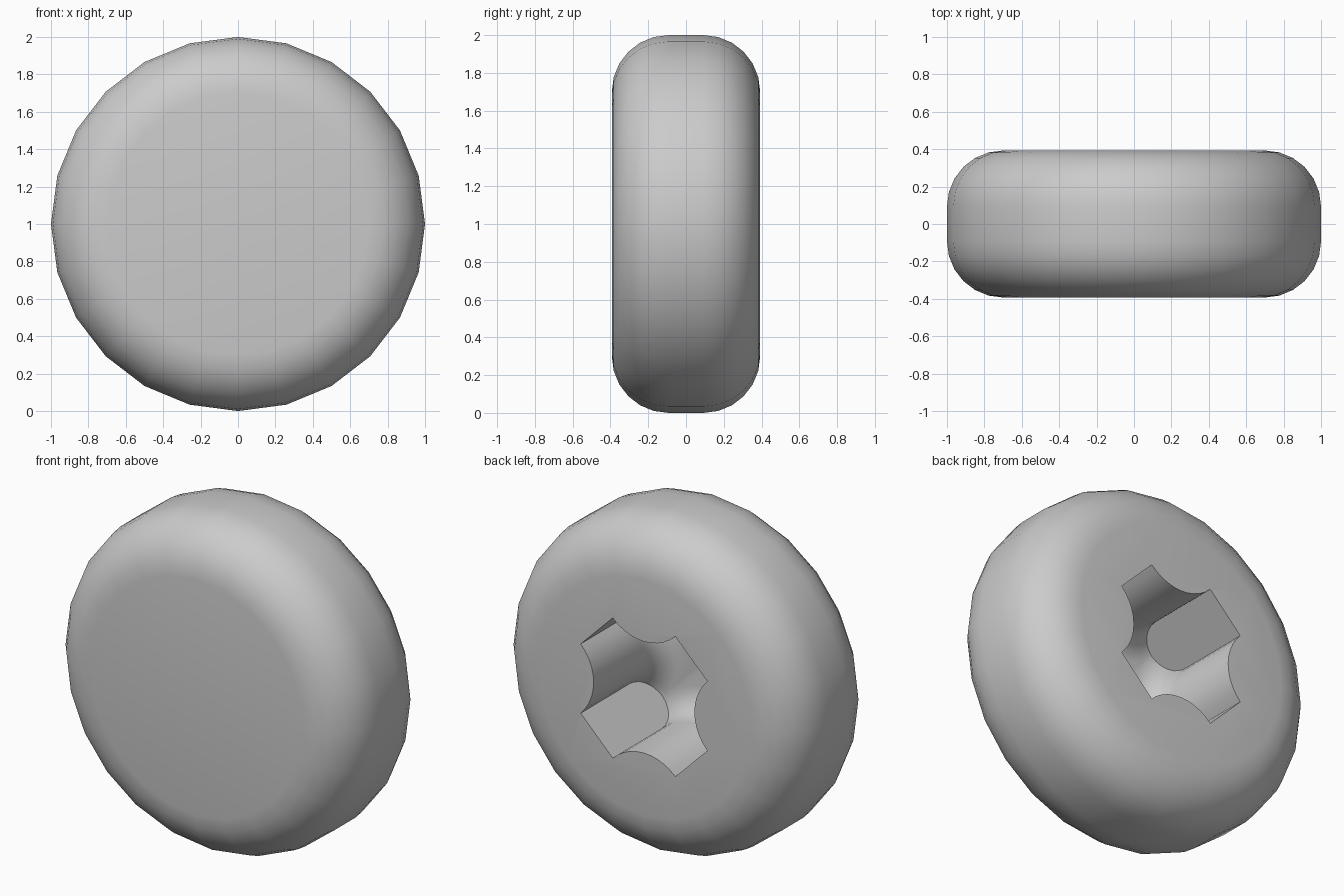
import bpy, bmesh, math
from mathutils import Vector, Matrix

old = bpy.data.objects.get("Cube")
if old:
    bpy.data.objects.remove(old, do_unlink=True)

HALF_DEPTH = 0.393   # half thickness of the disc
EDGE = 0.30          # rounding of the rim
SIDES = 24
FILLET = 0.29        # radius of the curved socket walls
SLOT = 0.155         # half width of a socket arm
STRAIGHT = 0.46      # depth at which the arm bottoms start to round
CENTRE = 0.62        # distance of the curved walls' centres from the axis

grey = bpy.data.materials.new("light grey")
grey.use_nodes = True
colour = (0.6, 0.6, 0.6, 1)
grey.diffuse_color = colour
grey.node_tree.nodes["Principled BSDF"].inputs["Base Color"].default_value = colour


def make_object(name, bm):
    bmesh.ops.recalc_face_normals(bm, faces=bm.faces[:])
    mesh = bpy.data.meshes.new(name)
    bm.to_mesh(mesh)
    bm.free()
    mesh.materials.append(grey)
    obj = bpy.data.objects.new(name, mesh)
    bpy.context.collection.objects.link(obj)
    return obj


# Disc: rounded profile spun about the y axis
bm = bmesh.new()
profile = []
for side in (-1, 1):
    for i in range(7):
        a = math.radians(15 * (6 - i if side < 0 else i))
        profile.append((1 - EDGE + EDGE * math.cos(a),
                        side * (HALF_DEPTH - EDGE + EDGE * math.sin(a))))
verts = [bm.verts.new((r, y, 0)) for r, y in profile]
edges = [bm.edges.new(pair) for pair in zip(verts, verts[1:])]
bmesh.ops.spin(bm, geom=verts + edges, cent=(0, 0, 0), axis=(0, 1, 0),
               angle=math.tau, steps=SIDES)
bmesh.ops.remove_doubles(bm, verts=bm.verts[:], dist=0.0005)
bmesh.ops.holes_fill(bm, edges=[e for e in bm.edges if e.is_boundary], sides=0)
bmesh.ops.translate(bm, verts=bm.verts[:], vec=(0, 0, 1))
disc = make_object("disc", bm)


# Socket cutter: one outline per depth, growing inward from four curved walls
def outline(inset, y, steps=10):
    points = []
    radius = FILLET + inset
    for quarter in range(4):
        turn = Matrix.Rotation(quarter * math.pi / 2, 3, 'Y')
        for i in range(steps + 1):
            a = math.radians(-45 + 90 * i / steps)
            points.append(turn @ Vector((radius * math.sin(a), y,
                                         CENTRE - radius * math.cos(a))))
    return points


bm = bmesh.new()
levels = [(0, HALF_DEPTH + 0.1), (0, HALF_DEPTH - STRAIGHT)]
for i in range(1, 7):
    a = math.radians(15 * i)
    levels.append((SLOT * (1 - math.cos(a)),
                   HALF_DEPTH - STRAIGHT - SLOT * math.sin(a)))
# Arm tips must meet exactly at the deepest level
levels[-1] = (CENTRE * math.sin(math.pi / 4) - FILLET, levels[-1][1])
rings = [[bm.verts.new(p) for p in outline(*level)] for level in levels]
count = len(rings[0])
for upper, lower in zip(rings, rings[1:]):
    for i in range(count):
        j = (i + 1) % count
        bm.faces.new((upper[i], upper[j], lower[j], lower[i]))
bmesh.ops.remove_doubles(bm, verts=bm.verts[:], dist=0.0005)
bmesh.ops.holes_fill(bm, edges=[e for e in bm.edges if e.is_boundary], sides=0)
bmesh.ops.translate(bm, verts=bm.verts[:], vec=(0, 0, 1))
cutter = make_object("socket_cutter", bm)
cutter.hide_render = True

# Cut the socket into the back
cut = disc.modifiers.new("socket", 'BOOLEAN')
cut.operation = 'DIFFERENCE'
cut.solver = 'EXACT'
cut.object = cutter
bpy.ops.object.select_all(action='DESELECT')
disc.select_set(True)
bpy.context.view_layer.objects.active = disc
bpy.ops.object.modifier_apply(modifier=cut.name)
bpy.data.objects.remove(cutter, do_unlink=True)
bpy.ops.object.shade_smooth_by_angle(angle=math.radians(35))
